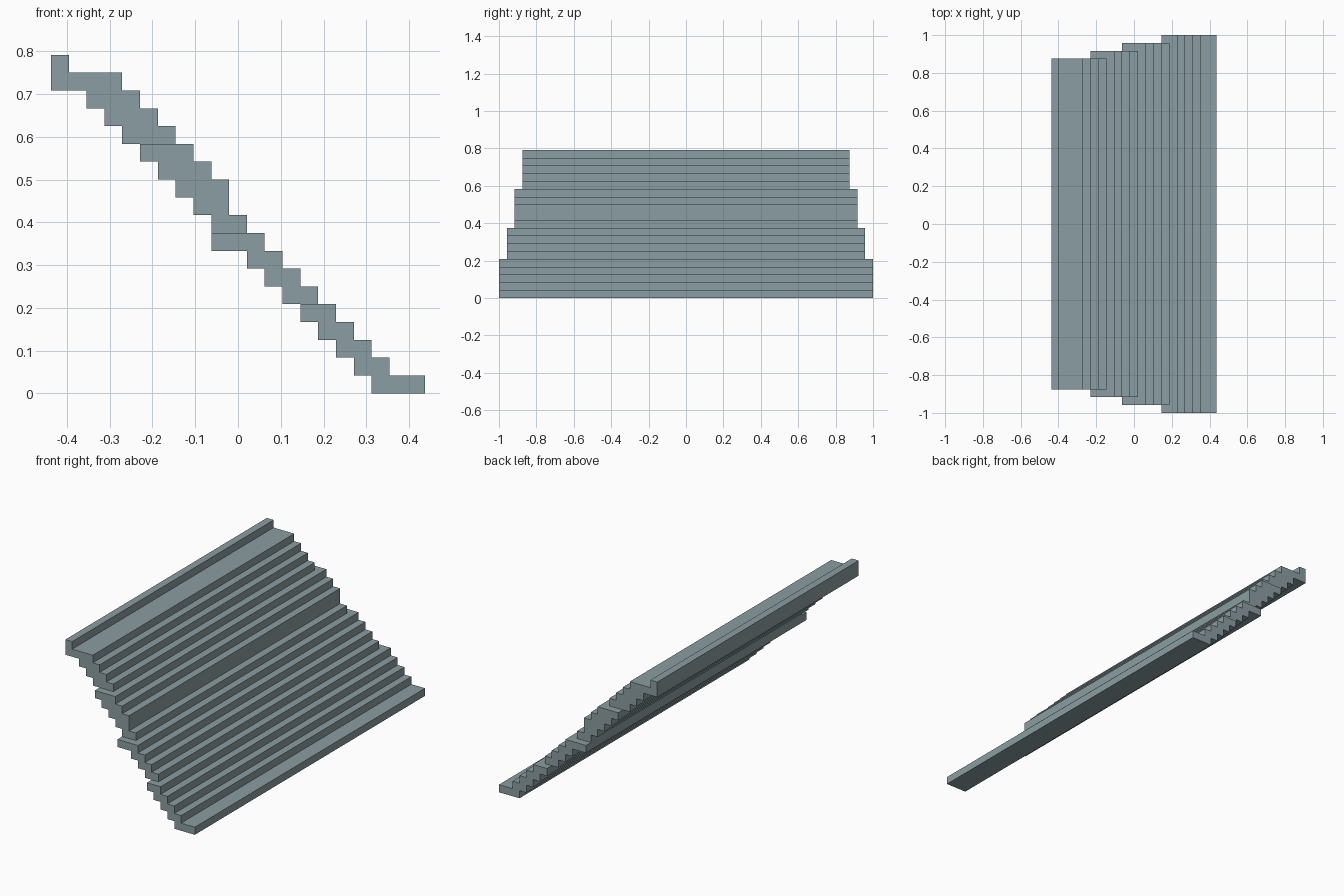
import bpy
import bmesh

if "Cube" in bpy.data.objects:
    bpy.data.objects.remove(bpy.data.objects["Cube"])

U = 1 / 24  # one step: rise and run

stone = bpy.data.materials.new("blue_grey_stone")
stone.diffuse_color = (0.26, 0.34, 0.36, 1)
stone.use_nodes = True
stone.node_tree.nodes["Principled BSDF"].inputs["Base Color"].default_value = stone.diffuse_color


def flight(name, first_row, half_width, rows):
    """Extrude a stepped profile along y; rows are (left, right) step counts, bottom up."""
    right, left = [], []
    for k, (a, b) in enumerate(rows, first_row):
        right += [(b, k), (b, k + 1)]
        left += [(a, k), (a, k + 1)]
    profile = []
    for p in right + left[::-1]:
        if p not in profile:
            profile.append(p)
    bm = bmesh.new()
    verts = [bm.verts.new(((x - 10.5) * U, -half_width * U, z * U)) for x, z in profile]
    face = bm.faces.new(verts)
    ext = bmesh.ops.extrude_face_region(bm, geom=[face])
    moved = [v for v in ext["geom"] if isinstance(v, bmesh.types.BMVert)]
    bmesh.ops.translate(bm, verts=moved, vec=(0, 2 * half_width * U, 0))
    bmesh.ops.recalc_face_normals(bm, faces=bm.faces)
    mesh = bpy.data.meshes.new(name)
    bm.to_mesh(mesh)
    bm.free()
    mesh.materials.append(stone)
    bpy.context.collection.objects.link(bpy.data.objects.new(name, mesh))


# Widest flight, with a deep tread at the foot
flight("bottom_flight", 0, 24, [(18, 21)] + [(18 - k, 20 - k) for k in range(1, 5)])
# Second flight, ending in a thicker tread
flight("lower_middle_flight", 5, 23, [(13, 15), (12, 14), (11, 13), (9, 12)])
# Third flight, with one double-height riser
flight("upper_middle_flight", 9, 22, [(9, 11), (8, 10), (7, 10), (6, 9), (5, 8)])
# Narrowest flight, with the top landing
flight("top_flight", 14, 21, [(4, 7), (3, 6), (2, 5), (1, 4)])
# Kerb along the back of the landing
flight("top_kerb", 17, 21, [(0, 1), (0, 1)])
